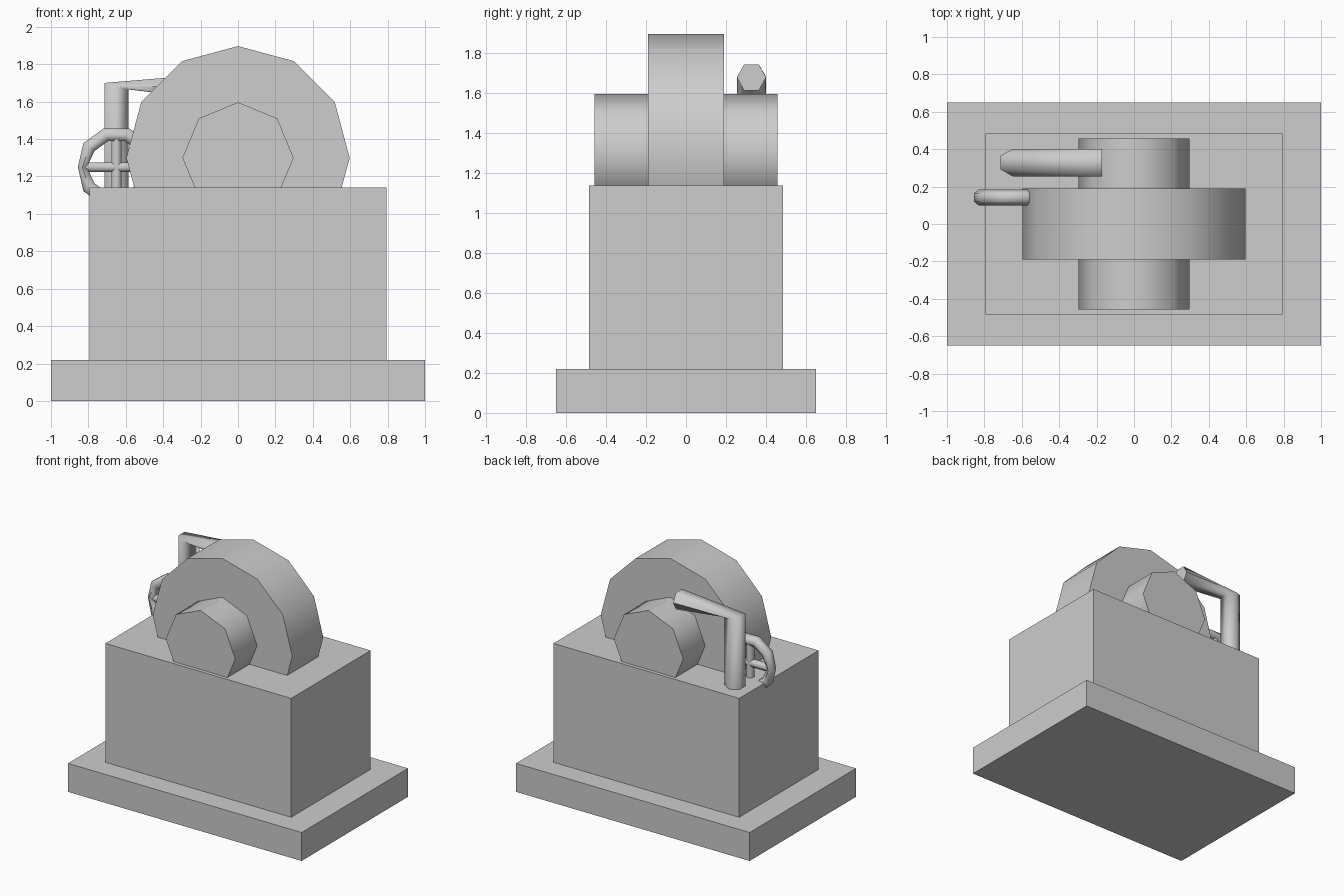
import bpy, bmesh
from math import sin, cos, pi, radians
from mathutils import Vector

if "Cube" in bpy.data.objects:
    bpy.data.objects.remove(bpy.data.objects["Cube"])

GREY = bpy.data.materials.new("light grey")
GREY.use_nodes = True
GREY.diffuse_color = (0.61, 0.61, 0.61, 1)
GREY.node_tree.nodes["Principled BSDF"].inputs["Base Color"].default_value = GREY.diffuse_color


def finish(name, bm, smooth=None):
    bmesh.ops.recalc_face_normals(bm, faces=bm.faces)
    mesh = bpy.data.meshes.new(name)
    bm.to_mesh(mesh)
    bm.free()
    mesh.materials.append(GREY)
    obj = bpy.data.objects.new(name, mesh)
    bpy.context.collection.objects.link(obj)
    if smooth:
        bpy.ops.object.select_all(action='DESELECT')
        obj.select_set(True)
        bpy.context.view_layer.objects.active = obj
        bpy.ops.object.shade_smooth_by_angle(angle=radians(smooth))
    return obj


def box(name, half_x, half_y, z0, z1):
    bm = bmesh.new()
    bmesh.ops.create_cube(bm, size=2)
    for v in bm.verts:
        v.co = (v.co.x * half_x, v.co.y * half_y, z1 if v.co.z > 0 else z0)
    return finish(name, bm)


def ring(centre, u, v, sides):
    """Points around centre on the ellipse spanned by u and v."""
    c, u, v = Vector(centre), Vector(u), Vector(v)
    return [c + u * cos(2 * pi * i / sides) + v * sin(2 * pi * i / sides) for i in range(sides)]


def loft(name, rings, closed=False, smooth=None):
    """Skin a list of rings; cap the ends unless closed."""
    bm = bmesh.new()
    loops = [[bm.verts.new(p) for p in r] for r in rings]
    n = len(loops[0])
    for a, b in zip(loops, loops[1:] + (loops[:1] if closed else [])):
        for i in range(n):
            j = (i + 1) % n
            bm.faces.new((a[i], a[j], b[j], b[i]))
    if not closed:
        bm.faces.new(loops[0])
        bm.faces.new(loops[-1])
    return finish(name, bm, smooth)


def drum(name, radius, half_depth, sides):
    return loft(name, [ring((0, y, 1.3), (0, 0, radius), (radius, 0, 0), sides)
                       for y in (-half_depth, half_depth)], smooth=50)


# Stepped base and body
box("base_plate", 1, 0.65, 0, 0.22)
box("body", 0.795, 0.485, 0.22, 1.14)

# Grinding wheel and its axle hub
drum("wheel", 0.597, 0.19, 12)
drum("axle_hub", 0.297, 0.458, 8)

# Bent hexagonal pipe: upright with a flared arm
R = 0.073
loft("bent_pipe", [
    ring((-0.65, 0.328, 1.10), (0, R, 0), (-R, 0, 0), 6),
    ring((-0.65, 0.328, 1.683), (0, R, 0), (-R, 0, 0.02), 6),
    ring((-0.17, 0.328, 1.68), (0, R, 0), (0, 0, R + 0.003), 6),
], smooth=65)

# Hand wheel: ten-sided rim, pinched where it meets the outer spoke
CX, CY, CZ = -0.65, 0.142, 1.25
rim = []
for k in range(10):
    a = 2 * pi * k / 10
    out = Vector((cos(a), 0, sin(a)))
    thick = 0.028 if k == 5 else 0.042
    rim.append(ring(Vector((CX, CY, CZ)) + out * 0.182, (0, 0.042, 0), out * thick, 6))
loft("hand_wheel_rim", rim, closed=True, smooth=65)

# Crossed spokes
S, L = 0.03, 0.17
for name, d, w in (("spoke_horizontal", Vector((L, 0, 0)), (0, 0, S)),
                   ("spoke_vertical", Vector((0, 0, L)), (S, 0, 0))):
    mid = Vector((CX, CY, CZ))
    loft(name, [ring(mid + d * s, (0, S, 0), w, 6) for s in (-1, 1)], smooth=65)
